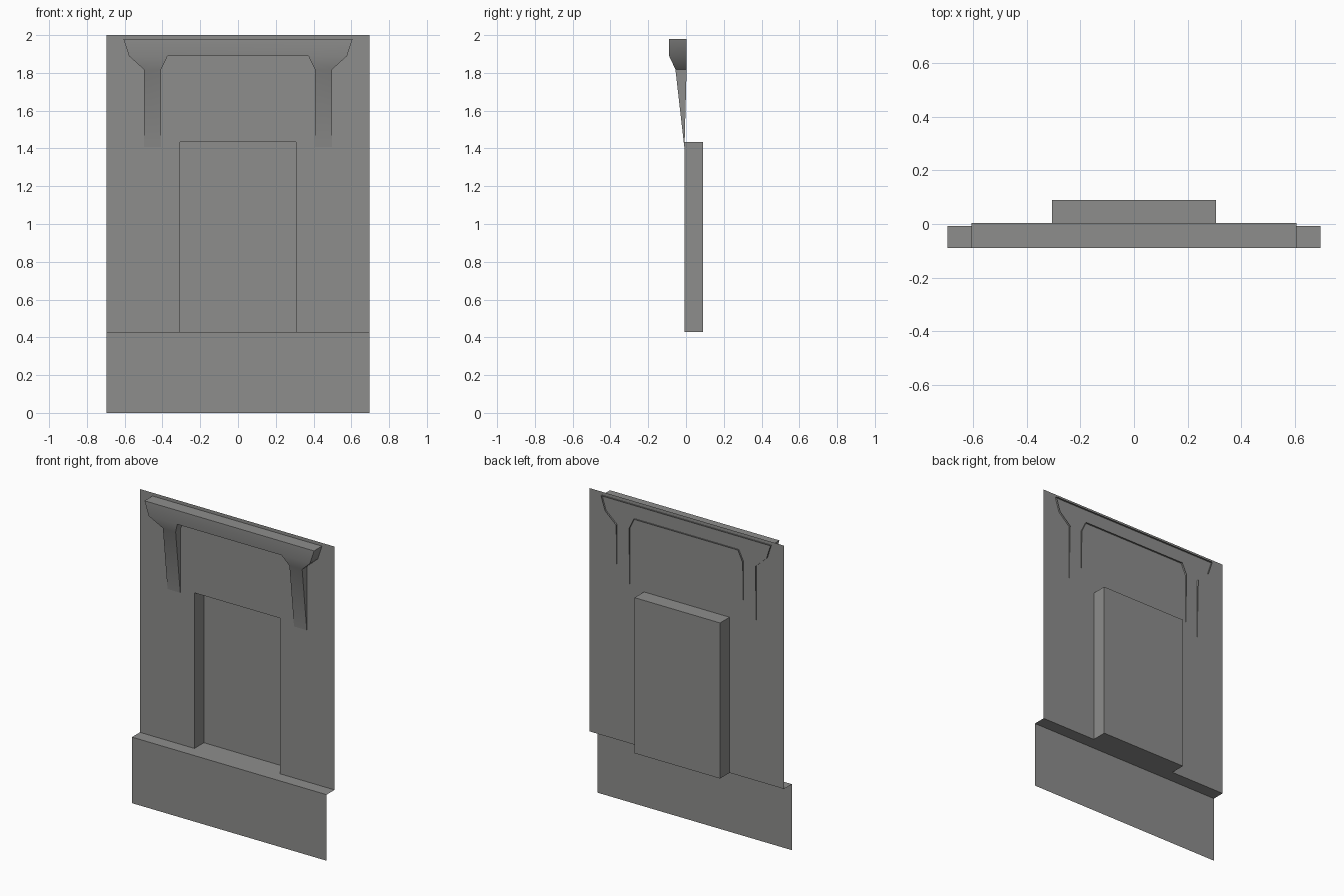
import bpy, bmesh

if "Cube" in bpy.data.objects:
    bpy.data.objects.remove(bpy.data.objects["Cube"])

grey = bpy.data.materials.new("stone_grey")
grey.diffuse_color = (0.27, 0.27, 0.265, 1)
grey.use_nodes = True
grey.node_tree.nodes["Principled BSDF"].inputs["Base Color"].default_value = grey.diffuse_color

# Key dimensions
W, H = 0.696, 2.0            # panel half width, height
NW, NT = 0.306, 1.433        # alcove half width, top
LEDGE = 0.427                # ledge height
FRONT, WALL, BACK = -0.089, -0.008, 0.089


def sheet(name, faces):
    """Open surface from a few polygons, shared corners welded."""
    bm = bmesh.new()
    for pts in faces:
        bm.faces.new([bm.verts.new(p) for p in pts])
    bmesh.ops.remove_doubles(bm, verts=bm.verts, dist=0.0005)
    me = bpy.data.meshes.new(name)
    bm.to_mesh(me)
    bm.free()
    me.materials.append(grey)
    ob = bpy.data.objects.new(name, me)
    bpy.context.collection.objects.link(ob)
    return ob


def upright(x0, x1, z0, z1, y):
    """Rectangle facing the front."""
    return [(x0, y, z0), (x1, y, z0), (x1, y, z1), (x0, y, z1)]


def flat(x0, x1, y0, y1, z):
    """Rectangle facing up."""
    return [(x0, y0, z), (x1, y0, z), (x1, y1, z), (x0, y1, z)]


# Base panel and ledge
sheet("base_panel", [upright(-W, W, 0, LEDGE, FRONT)])
sheet("ledge", [flat(-W, W, FRONT, WALL, LEDGE)])

# Wall around the alcove opening
sheet("wall", [upright(-W, -NW, LEDGE, NT, WALL),
               upright(NW, W, LEDGE, NT, WALL),
               [(-W, WALL, NT), (-NW, WALL, NT), (NW, WALL, NT),
                (W, WALL, NT), (W, WALL, H), (-W, WALL, H)]])

# Alcove: back, floor, ceiling and both sides
sheet("alcove", [
    upright(-NW, NW, LEDGE, NT, BACK),
    flat(-NW, NW, WALL, BACK, LEDGE),
    flat(-NW, NW, WALL, BACK, NT)[::-1],
    [(-NW, WALL, LEDGE), (-NW, BACK, LEDGE), (-NW, BACK, NT), (-NW, WALL, NT)],
    [(NW, BACK, LEDGE), (NW, WALL, LEDGE), (NW, WALL, NT), (NW, BACK, NT)]])

# Mantel: right-hand outline from top to foot as (x, front y, back y, z)
outer = [(0.606, FRONT, 0.003, 1.979), (0.577, FRONT, 0.003, 1.889),
         (0.498, -0.056, 0.003, 1.818), (0.498, -0.009, -0.008, 1.407)]
inner = [(0.373, FRONT, 0.003, 1.889), (0.407, -0.056, 0.003, 1.818),
         (0.407, -0.009, -0.008, 1.407)]


def mirror(pts):
    return [(-p[0],) + p[1:] for p in pts]


# Closed outline, clockwise from the front
loop = outer + inner[::-1] + mirror(inner) + mirror(outer)[::-1]
front = [(x, yf, z) for x, yf, yb, z in loop]
rear = [(x, yb, z) for x, yf, yb, z in loop]
n = len(loop)

# Front bands: head, then two steps for each leg
bands = [(0, 1, 6, 7, 12, 13), (1, 2, 5, 6), (2, 3, 4, 5),
         (7, 8, 11, 12), (8, 9, 10, 11)]
faces = [[front[i] for i in reversed(b)] for b in bands]
# Rim running back through the wall
faces += [[front[i], front[(i + 1) % n], rear[(i + 1) % n], rear[i]]
          for i in range(n)]
mantel = sheet("mantel", faces)
bpy.context.view_layer.objects.active = mantel
mantel.select_set(True)
bpy.ops.object.shade_smooth_by_angle(angle=0.7)
